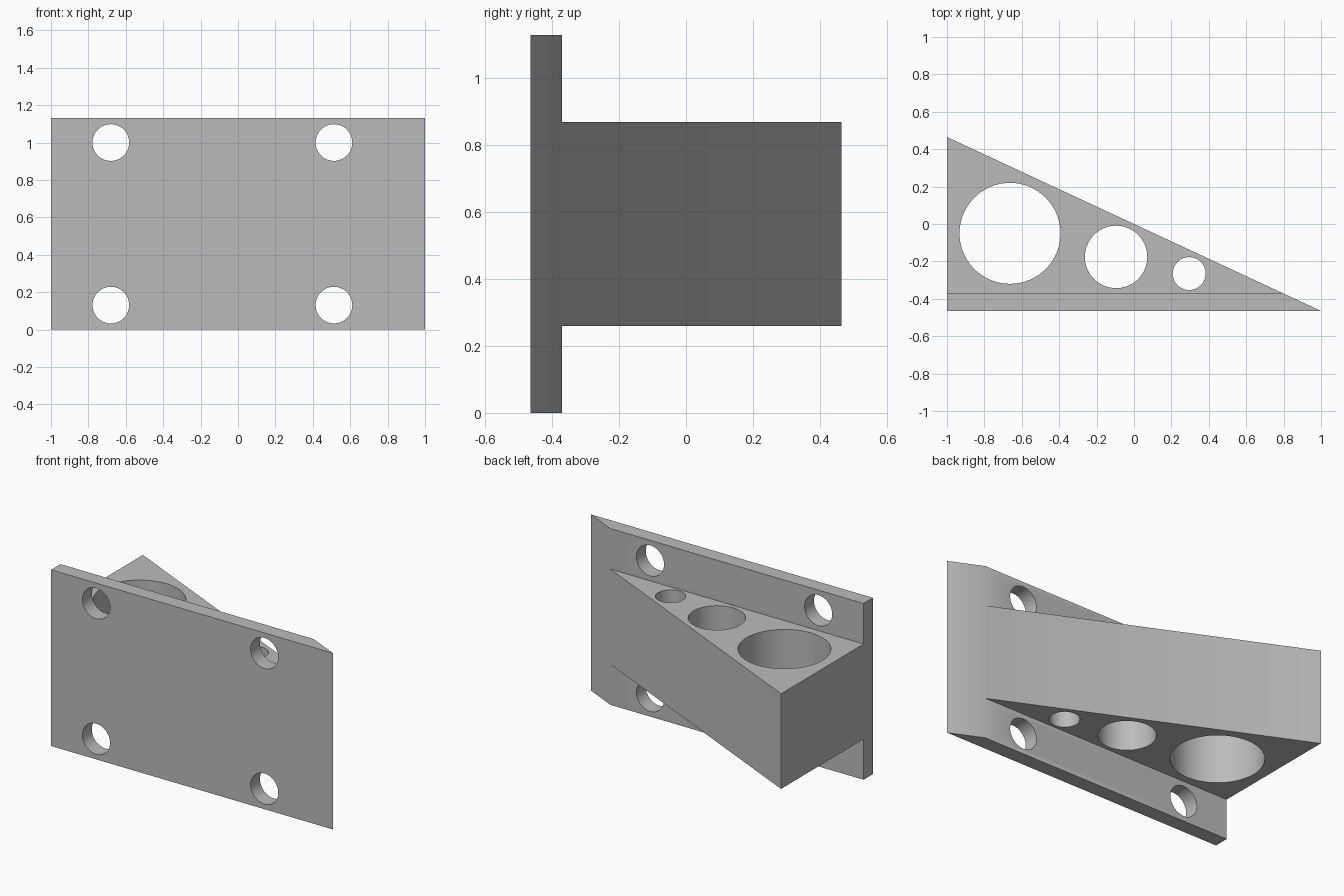
import bpy, bmesh, math
from mathutils import Matrix, Vector

cube = bpy.data.objects.get("Cube")
if cube:
    bpy.data.objects.remove(cube, do_unlink=True)

GREY = (0.5, 0.5, 0.5, 1)
FRONT, PLATE_BACK, DEPTH = -0.465, -0.37, 0.465
HEIGHT, WEDGE_LOW, WEDGE_TOP = 1.13, 0.26, 0.87

mat = bpy.data.materials.new("plain grey")
mat.use_nodes = True
mat.diffuse_color = GREY
mat.node_tree.nodes["Principled BSDF"].inputs["Base Color"].default_value = GREY


def make_object(name, bm):
    bmesh.ops.recalc_face_normals(bm, faces=bm.faces)
    mesh = bpy.data.meshes.new(name)
    bm.to_mesh(mesh)
    bm.free()
    mesh.materials.append(mat)
    obj = bpy.data.objects.new(name, mesh)
    bpy.context.collection.objects.link(obj)
    return obj


# Bracket: T-shaped side profile extruded along x
profile = [(FRONT, 0), (PLATE_BACK, 0), (PLATE_BACK, WEDGE_LOW), (0.6, WEDGE_LOW),
           (0.6, WEDGE_TOP), (PLATE_BACK, WEDGE_TOP), (PLATE_BACK, HEIGHT), (FRONT, HEIGHT)]
bm = bmesh.new()
side = bm.faces.new([bm.verts.new((-1, y, z)) for y, z in profile])
ext = bmesh.ops.extrude_face_region(bm, geom=[side])
bmesh.ops.translate(bm, vec=(2.2, 0, 0),
                    verts=[v for v in ext["geom"] if isinstance(v, bmesh.types.BMVert)])

# Sloping back: slice diagonally through the whole body and cap it
cut = bmesh.ops.bisect_plane(bm, geom=bm.verts[:] + bm.edges[:] + bm.faces[:],
                             plane_co=(0, 0, 0), plane_no=(DEPTH, 1, 0), clear_outer=True)
rim = [e for e in cut["geom_cut"] if isinstance(e, bmesh.types.BMEdge)]
bmesh.ops.contextual_create(bm, geom=rim)
bracket = make_object("bracket", bm)

# Hole cutters
bm = bmesh.new()


def add_cutter(center, radius, length, rotation=Matrix()):
    bmesh.ops.create_cone(bm, cap_ends=True, segments=64, radius1=radius, radius2=radius,
                          depth=length, matrix=Matrix.Translation(Vector(center)) @ rotation)


# Mounting holes through the plate
for x in (-0.68, 0.513):
    for z in (0.131, 1.0):
        add_cutter((x, -0.42, z), 0.098, 0.15, Matrix.Rotation(math.pi / 2, 4, "X"))
# Vertical holes through the wedge, large to small
for x, y, r in ((-0.663, -0.05, 0.27), (-0.096, -0.176, 0.167), (0.295, -0.265, 0.088)):
    add_cutter((x, y, (WEDGE_LOW + WEDGE_TOP) / 2), r, 0.8)
cutter = make_object("hole_cutters", bm)
cutter.hide_render = True

# Cut the holes and shade
mod = bracket.modifiers.new("holes", "BOOLEAN")
mod.operation = "DIFFERENCE"
mod.solver = "EXACT"
mod.object = cutter
bpy.context.view_layer.objects.active = bracket
bracket.select_set(True)
bpy.ops.object.modifier_apply(modifier=mod.name)
bpy.data.objects.remove(cutter, do_unlink=True)
bpy.ops.object.shade_smooth_by_angle(angle=math.radians(30))
